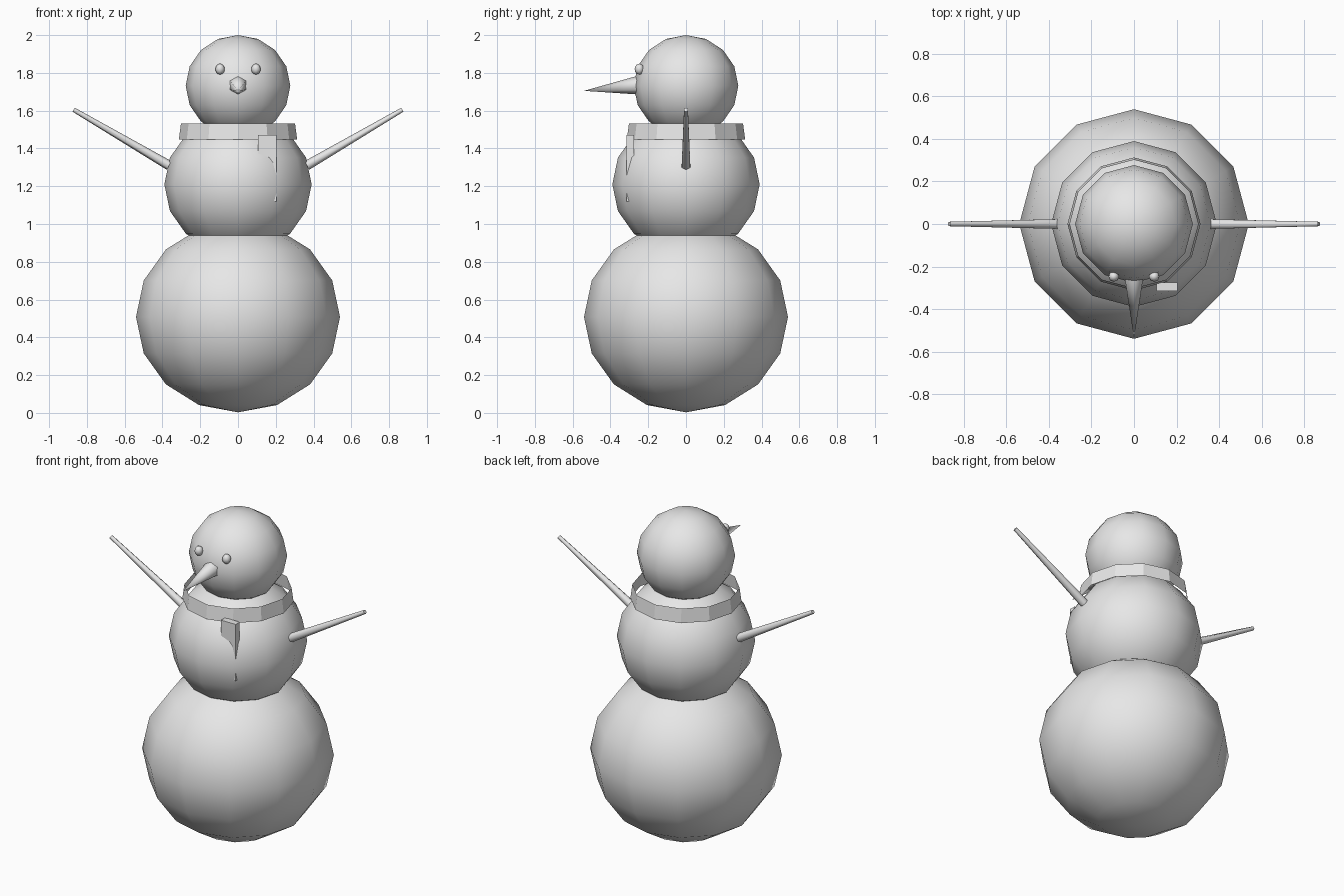
import bpy
import math
from mathutils import Vector

cube = bpy.data.objects.get("Cube")
if cube:
    bpy.data.objects.remove(cube, do_unlink=True)

# Single flat colour
grey = bpy.data.materials.new("light grey")
grey.use_nodes = True
colour = (0.8, 0.8, 0.8, 1)
grey.diffuse_color = colour
grey.node_tree.nodes["Principled BSDF"].inputs["Base Color"].default_value = colour


def finish(name, smooth):
    ob = bpy.context.object
    ob.name = name
    ob.data.materials.clear()
    ob.data.materials.append(grey)
    bpy.ops.object.transform_apply(location=False, rotation=False, scale=True)
    if smooth:
        bpy.ops.object.shade_smooth_by_angle(angle=math.radians(65))
    return ob


def ball(name, centre, width, height, segments=12, rings=8):
    bpy.ops.mesh.primitive_uv_sphere_add(segments=segments, ring_count=rings,
                                         radius=1, location=centre)
    bpy.context.object.scale = (width, width, height)
    return finish(name, True)


def spike(name, start, end, r_start, r_end, sides=6):
    start, end = Vector(start), Vector(end)
    axis = end - start
    bpy.ops.mesh.primitive_cone_add(vertices=sides, radius1=r_start, radius2=r_end,
                                    depth=axis.length, location=(start + end) / 2)
    bpy.context.object.rotation_euler = axis.to_track_quat('Z', 'Y').to_euler()
    return finish(name, True)


# Stacked body
ball("lower_body", (0, 0, 0.508), 0.54, 0.505)
ball("middle_body", (0, 0, 1.21), 0.39, 0.37)
ball("head", (0, 0, 1.732), 0.277, 0.268)

# Face
spike("nose", (0, -0.25, 1.735), (0, -0.54, 1.705), 0.05, 0)

# Eyes and arms on both sides
for side, s in (("left", 1), ("right", -1)):
    ball(side + "_eye", (0.095 * s, -0.247, 1.82), 0.025, 0.029, 8, 6)
    spike(side + "_arm", (0.365 * s, 0, 1.31), (0.87 * s, 0, 1.605), 0.026, 0.012)

# Scarf: an open, slightly tapered band with a hanging end
bpy.ops.mesh.primitive_cone_add(vertices=12, radius1=0.313, radius2=0.302, depth=0.085,
                                end_fill_type='NOTHING', location=(0, 0, 1.49))
finish("scarf_band", False)
bpy.ops.mesh.primitive_cube_add(size=1, location=(0.155, -0.296, 1.295))
bpy.context.object.scale = (0.1, 0.04, 0.35)
finish("scarf_end", False)
